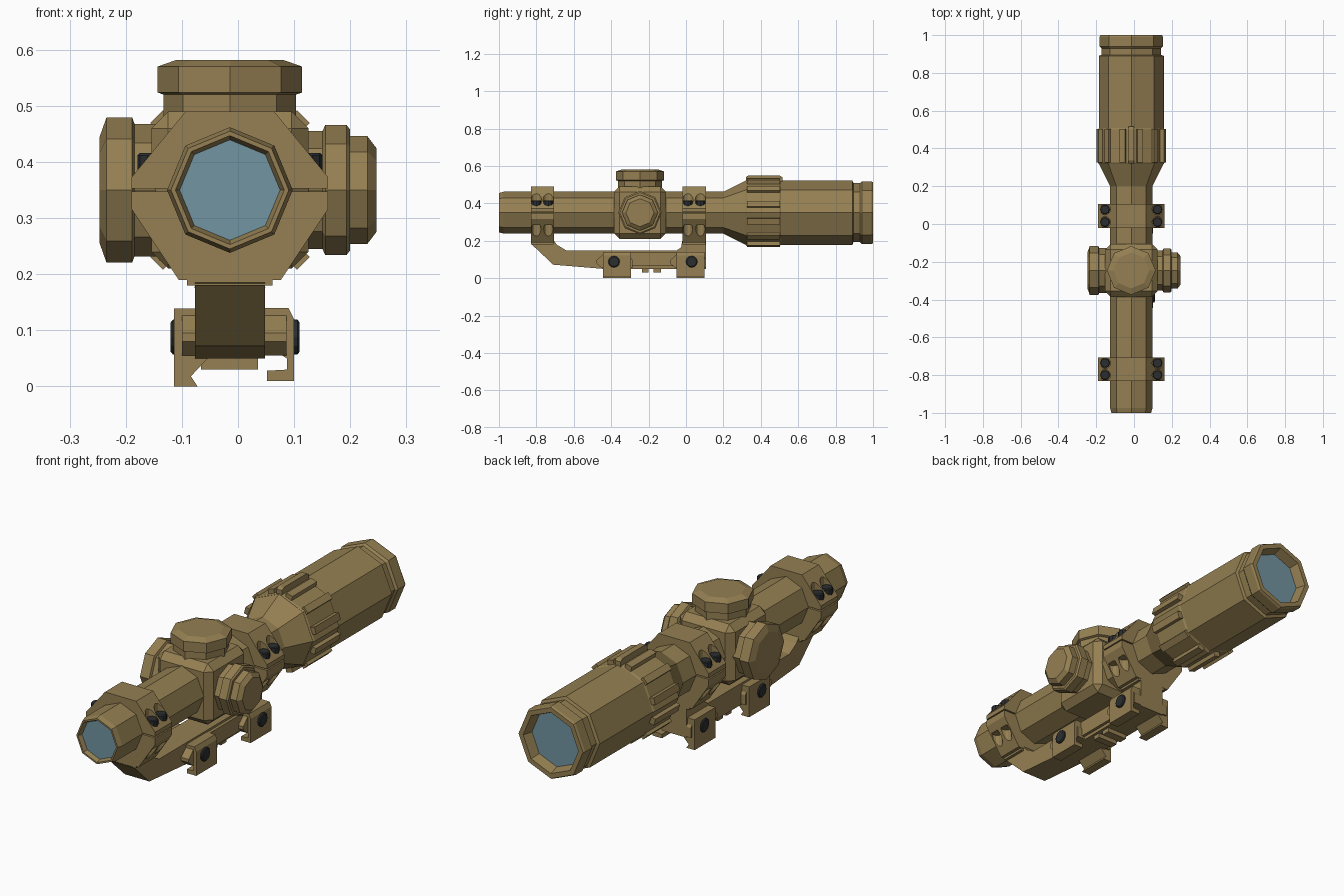
import bpy, bmesh, math
from mathutils import Matrix, Vector

if "Cube" in bpy.data.objects:
    bpy.data.objects.remove(bpy.data.objects["Cube"])

CX, CZ = -0.0145, 0.35      # optical axis
BODY_Y = -0.246             # turret housing centre


def material(name, rgb):
    m = bpy.data.materials.new(name)
    m.diffuse_color = (*rgb, 1)
    m.use_nodes = True
    m.node_tree.nodes["Principled BSDF"].inputs["Base Color"].default_value = m.diffuse_color
    return m


TAN = material("tan_metal", (0.30, 0.215, 0.085))
DARK = material("dark_steel", (0.025, 0.027, 0.03))
GLASS = material("lens_glass", (0.17, 0.30, 0.36))
AXES = {"x": Matrix.Rotation(math.pi / 2, 4, 'Y'), "-x": Matrix.Rotation(-math.pi / 2, 4, 'Y'),
        "y": Matrix.Rotation(-math.pi / 2, 4, 'X'), "z": Matrix.Identity(4)}


def finish(name, bm, mat):
    bmesh.ops.recalc_face_normals(bm, faces=bm.faces)
    me = bpy.data.meshes.new(name)
    bm.to_mesh(me)
    bm.free()
    me.materials.append(mat)
    ob = bpy.data.objects.new(name, me)
    bpy.context.collection.objects.link(ob)
    return ob


def lathe(name, profile, origin, axis, mat=TAN, n=8):
    """Spin (radius, height) points into an n-sided solid along an axis."""
    bm = bmesh.new()
    M = Matrix.Translation(origin) @ AXES[axis]
    rings = [[bm.verts.new(M @ Vector((r * math.cos(2 * math.pi * k / n), r * math.sin(2 * math.pi * k / n), h)))
              for k in range(n)] for r, h in profile]
    for a, b in zip(rings, rings[1:]):
        for k in range(n):
            bm.faces.new((a[k], a[(k + 1) % n], b[(k + 1) % n], b[k]))
    bm.faces.new(rings[0])
    bm.faces.new(rings[-1])
    return finish(name, bm, mat)


def prism(name, outline, axis, lo, hi, mat=TAN):
    """Extrude an outline: (y, z) points along x, or (x, z) points along y."""
    bm = bmesh.new()
    ends = [[bm.verts.new((t, a, b) if axis == "x" else (a, t, b)) for a, b in outline] for t in (lo, hi)]
    n = len(outline)
    for k in range(n):
        bm.faces.new((ends[0][k], ends[0][(k + 1) % n], ends[1][(k + 1) % n], ends[1][k]))
    bm.faces.new(ends[0])
    bm.faces.new(ends[1])
    return finish(name, bm, mat)


def box(name, x, y, z, mat=TAN):
    return prism(name, [(x[0], z[0]), (x[1], z[0]), (x[1], z[1]), (x[0], z[1])], "y", *y, mat)


def cut(ob, cutter):
    mod = ob.modifiers.new("cut", 'BOOLEAN')
    mod.object, mod.operation, mod.solver = cutter, 'DIFFERENCE', 'EXACT'
    bpy.context.view_layer.objects.active = ob
    bpy.ops.object.modifier_apply(modifier=mod.name)
    bpy.data.objects.remove(cutter)


# Main tube: eyepiece, flare, objective bell and end ring
lathe("scope_tube", [(0.088, -0.975), (0.097, -1), (0.105, -1), (0.112, -0.975), (0.112, 0.2), (0.172, 0.32),
                     (0.172, 0.89), (0.158, 0.895), (0.158, 0.93), (0.168, 0.94), (0.168, 0.99), (0.163, 1),
                     (0.14, 1), (0.125, 0.95)], (CX, 0, CZ), "y")
lathe("eyepiece_lens", [(0.0895, -0.98), (0.088, -0.974)], (CX, 0, CZ), "y", GLASS)
lathe("objective_lens", [(0.125, 0.949), (0.1265, 0.955)], (CX, 0, CZ), "y", GLASS)

# Zoom ring with grip ridges and a raised fin
lathe("zoom_ring", [(0.172, 0.318), (0.177, 0.325), (0.177, 0.5), (0.172, 0.507)], (CX, 0, CZ), "y")
for i in range(12):
    ridge = box("zoom_ridge", (0.145, 0.185), (0.325, 0.503), (-0.016, 0.016))
    ridge.data.transform(Matrix.Translation((CX, 0, CZ)) @ Matrix.Rotation(math.radians(15 + 30 * i), 4, 'Y'))
prism("zoom_fin", [(0.32, 0.5), (0.515, 0.5), (0.515, 0.54), (0.5, 0.55), (0.335, 0.55), (0.32, 0.54)],
      "x", CX - 0.014, CX + 0.014)

# Turret housing: chamfered cube
bm = bmesh.new()
bmesh.ops.create_cube(bm, size=0.28, matrix=Matrix.Translation((CX, BODY_Y, CZ)))
bmesh.ops.bevel(bm, geom=bm.edges[:], offset=0.03, segments=1, affect='EDGES')
finish("turret_housing", bm, TAN)

# Adjustment turrets
big = [(0.118, 0.12), (0.118, 0.17), (0.129, 0.174), (0.129, 0.22), (0.095, 0.232)]
small = [(0.105, 0.12), (0.105, 0.165), (0.116, 0.17), (0.116, 0.208), (0.108, 0.214),
         (0.096, 0.214), (0.096, 0.245), (0.075, 0.261)]
lathe("elevation_turret", big, (CX, BODY_Y, CZ), "z")
lathe("focus_turret", big, (CX, BODY_Y, CZ), "-x")
lathe("windage_turret", small, (CX, BODY_Y, CZ), "x")

# Split rings with counterbored screws
for y0, y1 in ((-0.83, -0.706), (-0.02, 0.107)):
    upper = prism("ring_cap", [(CX + a, b) for a, b in ((-0.175, 0.353), (0.175, 0.353), (0.175, 0.373),
                  (0.079, 0.49), (-0.079, 0.49), (-0.175, 0.373))], "y", y0, y1)
    lower = prism("ring_base", [(CX + a, b) for a, b in ((-0.175, 0.347), (0.175, 0.347), (0.175, 0.316),
                  (0.091, 0.19), (-0.091, 0.19), (-0.175, 0.316))], "y", y0, y1)
    box("ring_foot", (CX - 0.076, CX + 0.076), (y0 + 0.002, y1 - 0.002), (0.18, 0.195))
    for side in (-1, 1):
        for y in (y0 + 0.03, y1 - 0.03):
            x = CX + side * 0.139
            cut(upper, lathe("bore", [(0.029, 0.39), (0.029, 0.6)], (x, y, 0), "z", n=12))
            cut(lower, lathe("bore", [(0.025, 0.1), (0.025, 0.285)], (x, y, 0), "z", n=12))
            lathe("ring_screw", [(0.026, 0.385), (0.026, 0.412), (0.022, 0.416)], (x, y, 0), "z", DARK, 10)

# Cantilever mount
prism("mount_base", [(-0.83, 0.2), (-0.706, 0.2), (-0.69, 0.178), (-0.64, 0.148), (-0.05, 0.148), (-0.026, 0.165),
                     (-0.02, 0.2), (0.107, 0.2), (0.107, 0.05), (-0.445, 0.05), (-0.71, 0.072), (-0.83, 0.185)],
      "x", -0.077, 0.048)
for y0, y1 in ((-0.235, -0.2), (-0.175, -0.135)):
    box("recoil_lug", (-0.066, 0.036), (y0, y1), (0.03, 0.055))
box("clamp_bar", (0.04, 0.062), (-0.44, 0.09), (0.065, 0.138))

# Rail clamps with hooked jaws, side wings and cross bolts
right_jaw = [(0.046, 0.14), (0.09, 0.14), (0.1, 0.12), (0.1, 0.01), (0.052, 0.01), (0.052, 0.028),
             (0.087, 0.03), (0.087, 0.05), (0.046, 0.075)]
left_jaw = [(-0.07, 0.139), (-0.114, 0.139), (-0.114, 0), (-0.072, 0), (-0.084, 0.018), (-0.054, 0.05)]
for c, bolt in ((-0.372, -0.385), (0.022, 0.03)):
    prism("right_clamp", right_jaw, "y", c - 0.073, c + 0.078)
    prism("left_clamp", left_jaw, "y", c - 0.073, c + 0.078)
    wing = [(c - 0.06, 0.138), (c + 0.06, 0.138), (c + 0.085, 0.1), (c + 0.085, 0.055),
            (c - 0.08, 0.055), (c - 0.108, 0.08), (c - 0.108, 0.095)]
    prism("right_clamp_wing", wing, "x", 0.04, 0.086)
    prism("left_clamp_wing", wing, "x", -0.1, -0.07)
    lathe("clamp_bolt", [(0.026, -0.12), (0.031, -0.116), (0.031, 0.106), (0.026, 0.11)],
          (0, bolt, 0.088), "x", DARK, 12)
